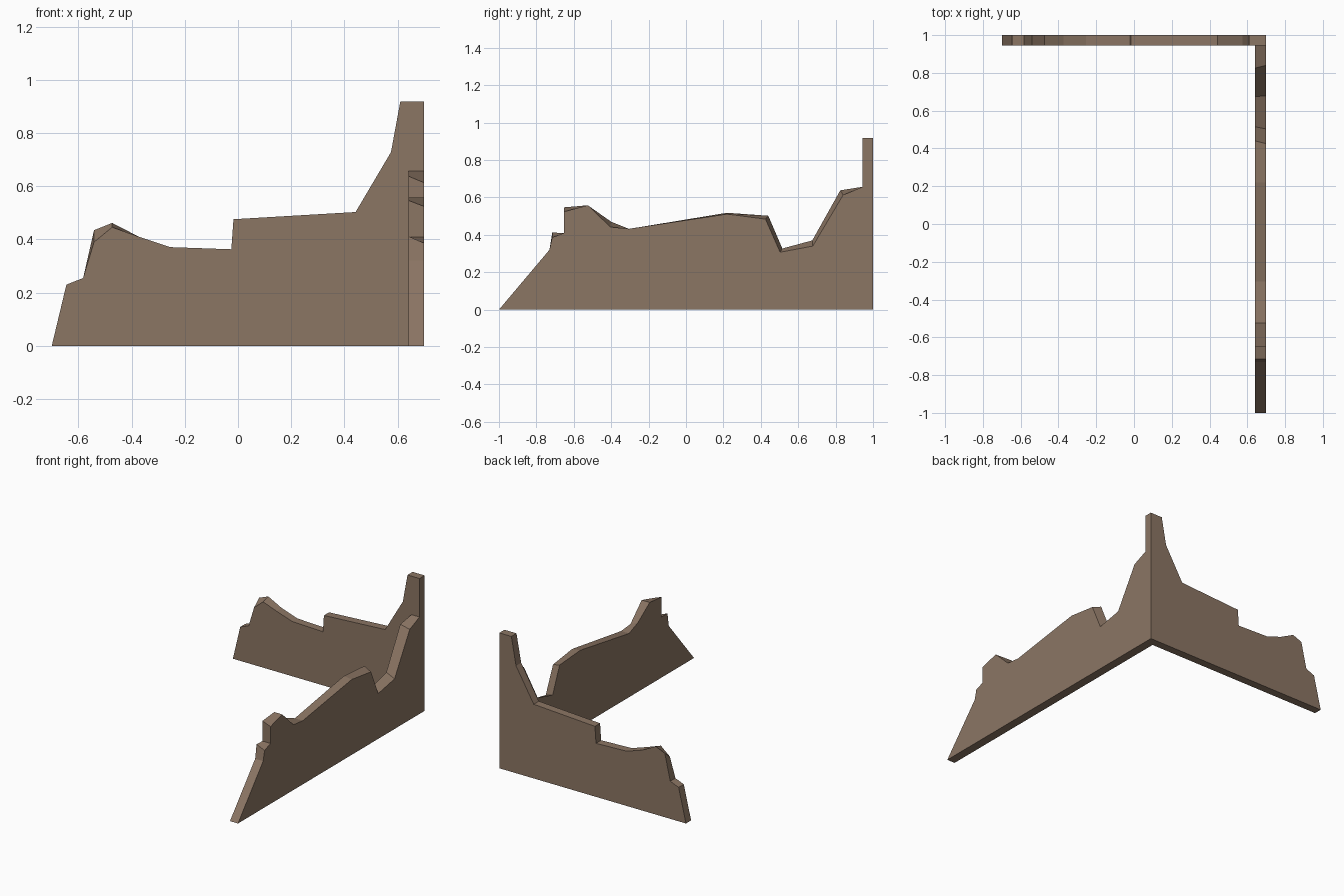
import bpy, bmesh

if "Cube" in bpy.data.objects:
    bpy.data.objects.remove(bpy.data.objects["Cube"])

mat = bpy.data.materials.new("weathered brown")
mat.diffuse_color = (0.26, 0.18, 0.127, 1)
mat.use_nodes = True
mat.node_tree.nodes["Principled BSDF"].inputs["Base Color"].default_value = mat.diffuse_color


def wall(name, near, far, place_near, place_far):
    """Solid slab joining two matching outlines (along, height)."""
    bm = bmesh.new()
    a = [bm.verts.new(place_near(u, z)) for u, z in near]
    b = [bm.verts.new(place_far(u, z)) for u, z in far]
    bm.faces.new(a)
    bm.faces.new(b[::-1])
    for i in range(len(a)):
        j = (i + 1) % len(a)
        bm.faces.new((a[i], b[i], b[j], a[j]))
    bmesh.ops.recalc_face_normals(bm, faces=bm.faces)
    me = bpy.data.meshes.new(name)
    bm.to_mesh(me)
    bm.free()
    me.materials.append(mat)
    ob = bpy.data.objects.new(name, me)
    bpy.context.collection.objects.link(ob)


def vary(outline, changes):
    """Copy of an outline with some of its points moved."""
    return [changes.get(i, p) for i, p in enumerate(outline)]


# Back wall: broken top edge, rear edge a little higher at the left peak
back_front = [(-0.70, 0), (-0.645, 0.23), (-0.582, 0.255), (-0.541, 0.39),
              (-0.473, 0.446), (-0.372, 0.41), (-0.255, 0.371),
              (-0.025, 0.363), (-0.017, 0.476), (0.442, 0.503),
              (0.575, 0.728), (0.61, 0.918), (0.70, 0.918), (0.70, 0)]
back_rear = vary(back_front, {3: (-0.541, 0.435), 4: (-0.473, 0.462)})
wall("back_wall", back_front, back_rear,
     lambda u, z: (u, 0.945, z), lambda u, z: (u, 1.0, z))

# Side wall: broken top edge, slanting up toward the inside
side_outer = [(-1.0, 0), (-0.73, 0.32), (-0.715, 0.386), (-0.652, 0.41),
              (-0.652, 0.524), (-0.525, 0.558), (-0.405, 0.442),
              (-0.305, 0.432), (0.22, 0.511), (0.425, 0.484),
              (0.503, 0.307), (0.678, 0.34), (0.84, 0.613),
              (0.945, 0.657), (0.945, 0)]
side_inner = vary(side_outer, {2: (-0.715, 0.412), 4: (-0.652, 0.547),
                               6: (-0.40, 0.47), 8: (0.22, 0.518),
                               9: (0.44, 0.502), 10: (0.515, 0.327),
                               11: (0.675, 0.37), 12: (0.825, 0.638)})
wall("side_wall", side_outer, side_inner,
     lambda u, z: (0.70, u, z), lambda u, z: (0.64, u, z))
